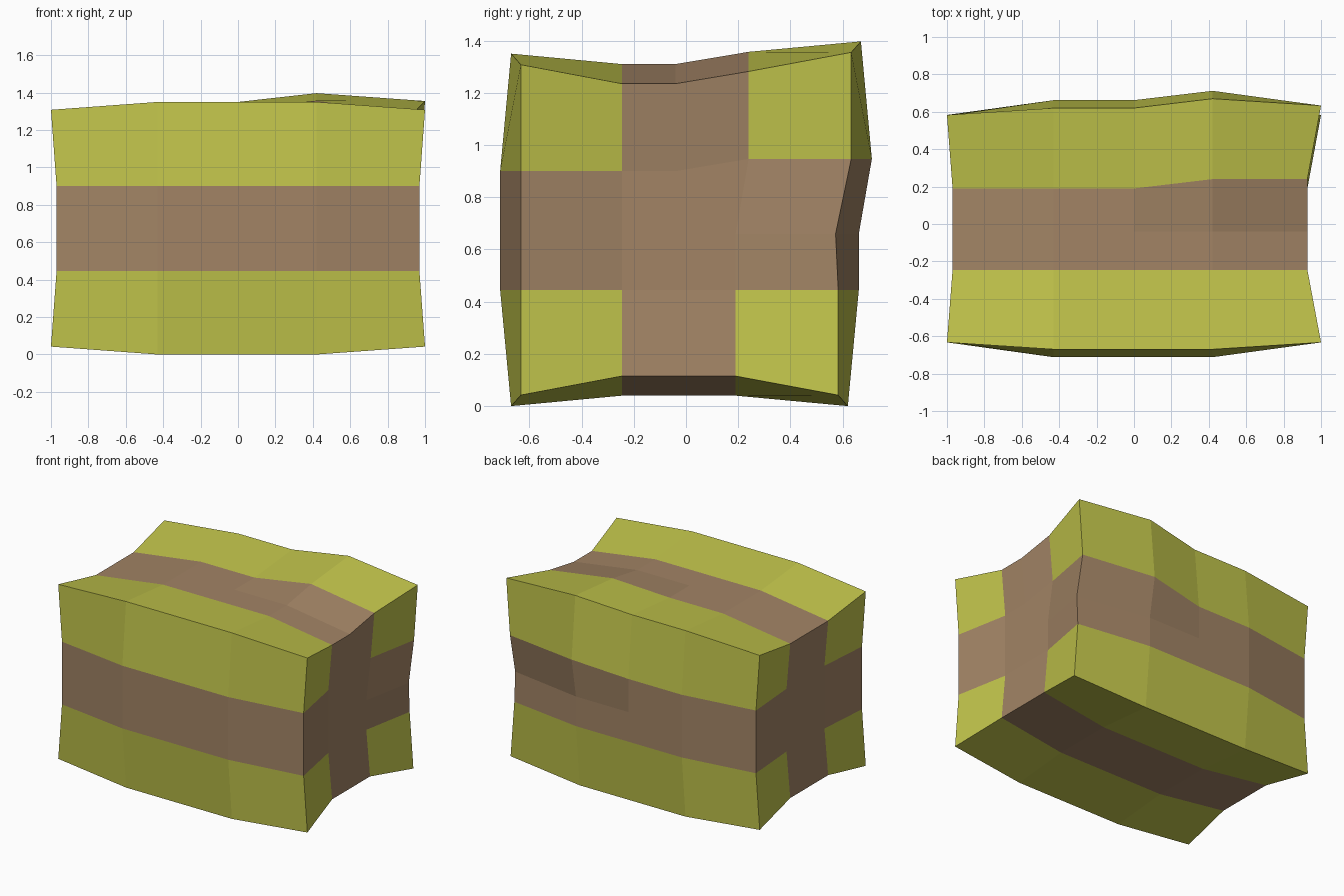
import bpy, bmesh

if "Cube" in bpy.data.objects:
    bpy.data.objects.remove(bpy.data.objects["Cube"])

# Grid columns of the block (5 x 5 x 5, only the outer shell is kept)
XS = [-1.0, -0.43, 0.0, 0.42, 1.0]
YS = [-0.67, -0.245, -0.04, 0.19, 0.62]
ZS = [0.0, 0.445, 0.66, 0.9, 1.35]


def rim(n):
    return n in (0, 4)


def place(i, j, k):
    """Position of a grid point: pillowed long sides, pinched bands, dented corner."""
    x, y, z = XS[i], YS[j], ZS[k]
    if rim(i):                                   # dished end faces
        side = -1 if i == 0 else 1
        dish_y = 0.03 if i == 0 else 0.073
        x -= side * ((0 if rim(k) else 0.03) + (0 if rim(j) else dish_y))
    if rim(j):                                   # bulging front and back
        side = -1 if j == 0 else 1
        y += side * (-0.037 if rim(i) else (0 if rim(k) else 0.042))
    if rim(k):                                   # grooved top and bottom
        side = -1 if k == 0 else 1
        if rim(j):
            z -= side * (0.042 if rim(i) else 0)
        else:
            z -= side * (0.115 if rim(i) else 0.04)
    if i >= 3 and j >= 3 and k >= 3:             # raised upper back right corner
        y += 0.05
        z += 0.047
    if i == 4 and j == 4 and k == 2:
        y -= 0.01
    return x, y, z


def material(name, color):
    m = bpy.data.materials.new(name)
    m.diffuse_color = color
    m.use_nodes = True
    m.node_tree.nodes["Principled BSDF"].inputs["Base Color"].default_value = m.diffuse_color
    return m


bm = bmesh.new()
verts = {}


def vert(p):
    if p not in verts:
        verts[p] = bm.verts.new(place(*p))
    return verts[p]


# Shell faces, with the brown band running around the middle of each side
for axis in range(3):
    u, v = [a for a in range(3) if a != axis]
    for level in (0, 4):
        for a in range(4):
            for b in range(4):
                quad = []
                for da, db in ((0, 0), (1, 0), (1, 1), (0, 1)):
                    p = [0, 0, 0]
                    p[axis], p[u], p[v] = level, a + da, b + db
                    quad.append(vert(tuple(p)))
                face = bm.faces.new(quad)
                in_band = (u != 0 and a in (1, 2)) or b in (1, 2)
                face.material_index = 1 if in_band else 0

bmesh.ops.recalc_face_normals(bm, faces=bm.faces)
mesh = bpy.data.meshes.new("banded_block")
bm.to_mesh(mesh)
bm.free()
mesh.materials.append(material("yellow_green", (0.53, 0.55, 0.07, 1)))
mesh.materials.append(material("brown_band", (0.36, 0.23, 0.13, 1)))
block = bpy.data.objects.new("banded_block", mesh)
bpy.context.collection.objects.link(block)
